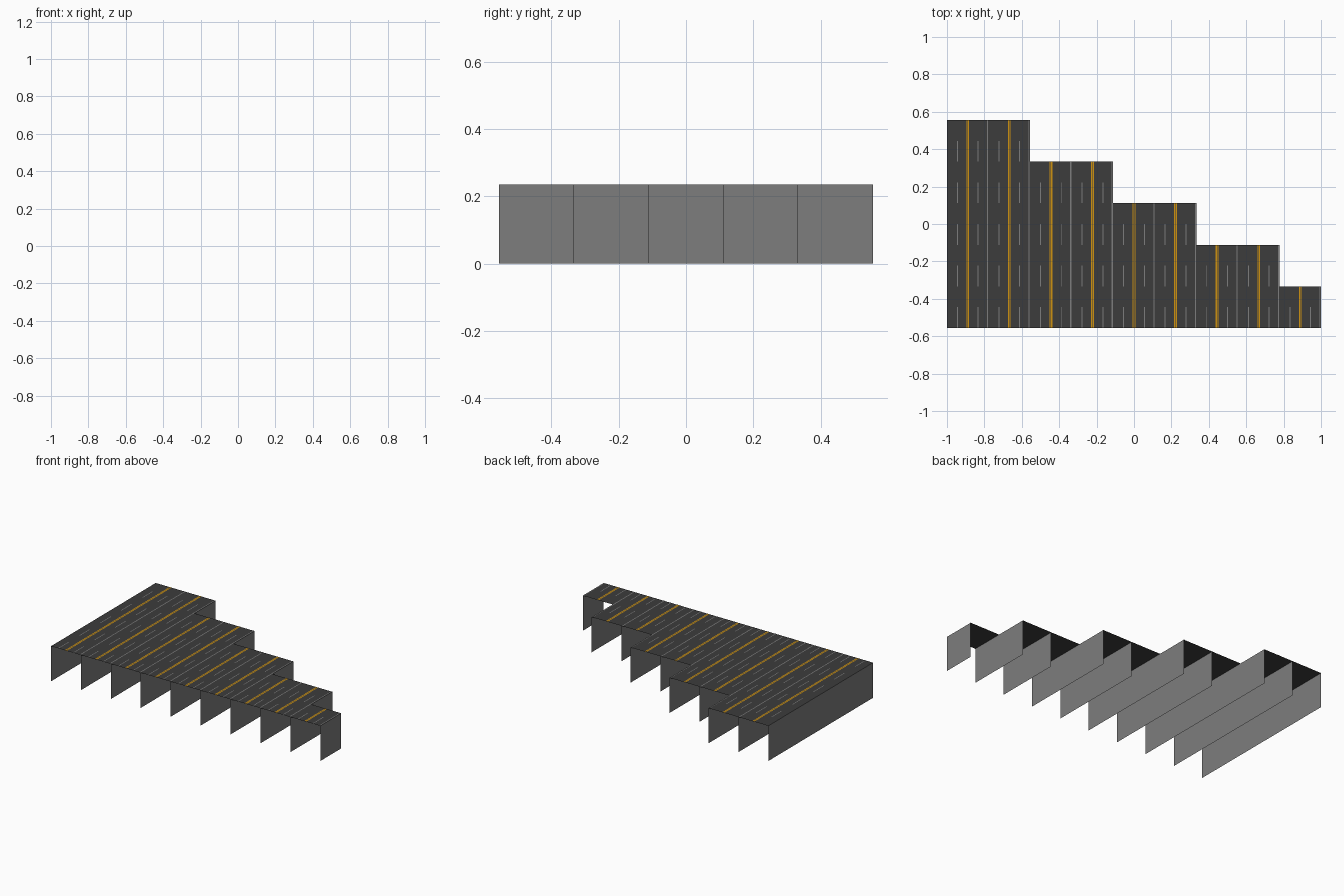
import bpy, bmesh

if "Cube" in bpy.data.objects:
    bpy.data.objects.remove(bpy.data.objects["Cube"])

TILE = 2 / 9                            # one square bay
X0, Y0 = -1.0, -2.5 * TILE              # front left corner
TOP = 0.236                             # deck height
ROWS = [5, 5, 4, 4, 3, 3, 2, 2, 1]      # bays deep in each column


def material(name, rgb):
    m = bpy.data.materials.new(name)
    m.diffuse_color = (*rgb, 1)
    m.use_nodes = True
    m.node_tree.nodes["Principled BSDF"].inputs["Base Color"].default_value = m.diffuse_color
    return m


asphalt = material("dark asphalt", (0.046, 0.046, 0.046))
grey = material("mid grey", (0.205, 0.205, 0.205))
amber = material("amber paint", (0.62, 0.29, 0.005))


def sheets(name, quads, mat):
    """One object made of flat four-cornered sheets."""
    bm = bmesh.new()
    for q in quads:
        bm.faces.new([bm.verts.new(p) for p in q])
    bmesh.ops.remove_doubles(bm, verts=bm.verts, dist=1e-5)
    me = bpy.data.meshes.new(name)
    bm.to_mesh(me)
    bm.free()
    me.materials.append(mat)
    ob = bpy.data.objects.new(name, me)
    bpy.context.collection.objects.link(ob)
    return ob


def flat(xa, xb, ya, yb, z):
    return [(xa, ya, z), (xb, ya, z), (xb, yb, z), (xa, yb, z)]


def upright(x, ya, yb):
    return [(x, ya, 0), (x, yb, 0), (x, yb, TOP), (x, ya, TOP)]


deck, walls, centre, dashes, edges = [], [], [], [], []
paint = TOP + 0.0008

for c, n in enumerate(ROWS):
    xa = X0 + c * TILE
    xm = xa + TILE / 2
    back = Y0 + n * TILE
    for r in range(n):
        y = Y0 + r * TILE
        deck.append(flat(xa, xa + TILE, y, y + TILE, TOP))
        # lane dashes fill the front half of each bay
        for s in (-1, 1):
            x = xm + s * TILE / 4
            dashes.append(flat(x - 0.0025, x + 0.0025, y, y + TILE / 2, paint))
    # double centre line
    for s in (-1, 1):
        x = xm + s * 0.0045
        centre.append(flat(x - 0.003, x + 0.003, Y0, back, paint))
    # edge line along the right side of the column
    edges.append(flat(xa + TILE - 0.008, xa + TILE - 0.002, Y0, back, paint))

# supporting walls on every column boundary, as deep as the deeper neighbour
for b in range(len(ROWS) + 1):
    n = max(ROWS[max(b - 1, 0):b + 1])
    for r in range(n):
        y = Y0 + r * TILE
        walls.append(upright(X0 + b * TILE, y, y + TILE))

sheets("road_deck", deck, asphalt)
sheets("support_walls", walls, grey)
sheets("centre_lines", centre, amber)
sheets("lane_dashes", dashes, grey)
sheets("edge_lines", edges, grey)
